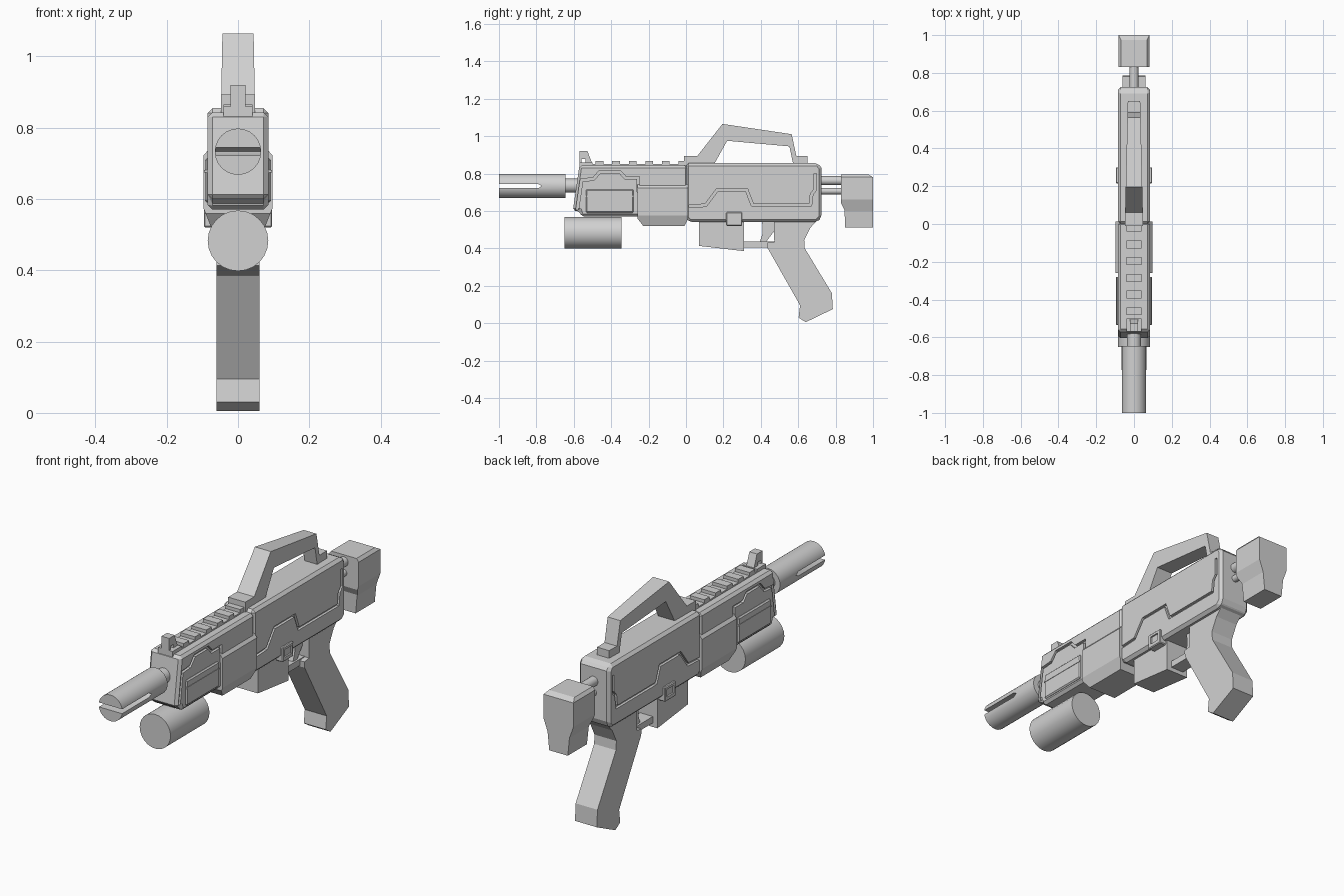
import bpy, bmesh, math
from mathutils import Vector, Matrix

if "Cube" in bpy.data.objects:
    bpy.data.objects.remove(bpy.data.objects["Cube"])

grey = bpy.data.materials.new("light_grey")
grey.diffuse_color = (0.64, 0.64, 0.64, 1)
grey.use_nodes = True
grey.node_tree.nodes["Principled BSDF"].inputs["Base Color"].default_value = grey.diffuse_color


def finish(name, bm):
    bmesh.ops.recalc_face_normals(bm, faces=bm.faces[:])
    me = bpy.data.meshes.new(name)
    bm.to_mesh(me)
    bm.free()
    me.materials.append(grey)
    ob = bpy.data.objects.new(name, me)
    bpy.context.collection.objects.link(ob)
    return ob


def bake(ob):
    """Apply the modifiers of an object."""
    dg = bpy.context.evaluated_depsgraph_get()
    me = bpy.data.meshes.new_from_object(ob.evaluated_get(dg))
    ob.modifiers.clear()
    ob.data = me


def prism(name, pts, x0, x1, bevel=0.0):
    """Side profile of (y, z) points extruded across x."""
    bm = bmesh.new()
    f = bm.faces.new([bm.verts.new((x0, y, z)) for y, z in pts])
    r = bmesh.ops.extrude_face_region(bm, geom=[f])
    vs = [v for v in r["geom"] if isinstance(v, bmesh.types.BMVert)]
    bmesh.ops.translate(bm, verts=vs, vec=(x1 - x0, 0, 0))
    ob = finish(name, bm)
    if bevel:
        m = ob.modifiers.new("bevel", "BEVEL")
        m.width, m.segments, m.limit_method = bevel, 1, "ANGLE"
        m.angle_limit = math.radians(40)
        bake(ob)
    return ob


def section(name, pts, y0, y1):
    """Front half-profile of (x, z) points mirrored and extruded along y."""
    ring = pts + [(-x, z) for x, z in reversed(pts)]
    bm = bmesh.new()
    f = bm.faces.new([bm.verts.new((x, y0, z)) for x, z in ring])
    r = bmesh.ops.extrude_face_region(bm, geom=[f])
    vs = [v for v in r["geom"] if isinstance(v, bmesh.types.BMVert)]
    bmesh.ops.translate(bm, verts=vs, vec=(0, y1 - y0, 0))
    return finish(name, bm)


def rect(y0, y1, z0, z1):
    return [(y0, z0), (y1, z0), (y1, z1), (y0, z1)]


def tube(name, r, y0, y1, z, x=0, n=24):
    bm = bmesh.new()
    bmesh.ops.create_cone(bm, cap_ends=True, segments=n, radius1=r, radius2=r, depth=y1 - y0)
    bm.transform(Matrix.Translation((x, (y0 + y1) / 2, z)) @ Matrix.Rotation(math.pi / 2, 4, "X"))
    return finish(name, bm)


def boolean(ob, cutters, op="DIFFERENCE"):
    for c in cutters:
        m = ob.modifiers.new("bool", "BOOLEAN")
        m.object, m.operation, m.solver = c, op, "EXACT"
    bake(ob)
    for c in cutters:
        bpy.data.objects.remove(c)


def strip(path, w):
    """Outline of a band of width w along a (y, z) path."""
    p = [Vector(q) for q in path]
    left, right = [], []
    for i, q in enumerate(p):
        a = (q - p[i - 1]).normalized() if i else (p[1] - q).normalized()
        b = (p[i + 1] - q).normalized() if i < len(p) - 1 else a
        n = Vector((-(a + b).y, (a + b).x)).normalized()
        k = w / 2 / max(0.4, n.dot(Vector((-a.y, a.x))))
        left.append(tuple(q + n * k))
        right.append(tuple(q - n * k))
    return left + right[::-1]


def groove(ob, path, w=0.014, depth_x=0.072):
    out = strip(path, w)
    boolean(ob, [prism("cut", out, depth_x, 0.12), prism("cut", out, -0.12, -depth_x)])


# Receiver with its stepped groove
receiver = prism("receiver", [(0.0, 0.56), (0.02, 0.54), (0.70, 0.54), (0.725, 0.565),
                              (0.725, 0.83), (0.705, 0.855), (0.0, 0.855)], -0.085, 0.085, 0.014)
groove(receiver, [(0.015, 0.625), (0.105, 0.63), (0.165, 0.71), (0.325, 0.71), (0.355, 0.632),
                  (0.665, 0.632), (0.672, 0.69), (0.692, 0.715), (0.692, 0.80)])

# Forward body with slanted nose and groove
front = prism("front_body", [(-0.605, 0.60), (-0.57, 0.60), (-0.56, 0.57), (0.01, 0.57),
                             (0.01, 0.843), (-0.57, 0.843)], -0.085, 0.085, 0.013)
groove(front, [(-0.582, 0.605), (-0.558, 0.765), (-0.495, 0.77), (-0.46, 0.81), (-0.355, 0.81),
               (-0.325, 0.778), (-0.255, 0.778), (-0.255, 0.70)])

# Handguard and raised side panels
guard = section("handguard", [(0.08, 0.742), (0.097, 0.722), (0.097, 0.575), (0.075, 0.52)], -0.26, 0.012)
boolean(guard, [prism("cut", [(-0.26, 0.75), (0.012, 0.75), (0.012, 0.56), (-0.01, 0.515),
                              (-0.225, 0.515), (-0.26, 0.56)], -0.2, 0.2)], "INTERSECT")
prism("side_panel", rect(-0.535, -0.28, 0.59, 0.715), -0.093, 0.093, 0.006)
prism("side_panel_ridge", rect(-0.535, -0.28, 0.675, 0.682), -0.095, 0.095)

# Magazine catch: raised frame with a sunken centre
catch = prism("magazine_catch", rect(0.215, 0.30, 0.52, 0.593), -0.096, 0.096, 0.004)
inner = rect(0.233, 0.285, 0.54, 0.578)
boolean(catch, [prism("cut", inner, 0.088, 0.12), prism("cut", inner, -0.12, -0.088)])

# Magazine, trigger and grip
prism("magazine", [(0.07, 0.56), (0.07, 0.413), (0.31, 0.385), (0.31, 0.56)], -0.06, 0.06)
prism("trigger_guard", rect(0.30, 0.48, 0.405, 0.437), -0.035, 0.035)
prism("trigger", [(0.40, 0.56), (0.41, 0.52), (0.41, 0.48), (0.395, 0.437), (0.43, 0.437),
                  (0.47, 0.49), (0.47, 0.56)], -0.025, 0.025)
prism("grip", [(0.47, 0.56), (0.472, 0.435), (0.435, 0.43), (0.437, 0.40), (0.61, 0.095), (0.602, 0.03),
               (0.64, 0.005), (0.785, 0.075), (0.78, 0.16), (0.635, 0.40), (0.632, 0.445),
               (0.665, 0.51), (0.71, 0.56)], -0.06, 0.06)

# Carry handle, narrowing toward the back
handle = prism("carry_handle", [(-0.01, 0.835), (-0.01, 0.893), (0.06, 0.893), (0.195, 1.065),
                                (0.565, 1.01), (0.59, 0.893), (0.65, 0.893), (0.65, 0.84),
                                (0.575, 0.84), (0.553, 0.945), (0.22, 0.975), (0.145, 0.84)], -0.047, 0.047)
for v in handle.data.vertices:
    v.co.x *= 1 - 0.3 * max(0, v.co.y - 0.06) / 0.59

# Top rail with teeth
prism("rail_base", rect(-0.51, 0.0, 0.83, 0.85), -0.04, 0.04)
for i in range(6):
    y = -0.483 + i * 0.0885
    prism("rail_tooth", rect(y, y + 0.042, 0.84, 0.866), -0.04, 0.04)

# Front sight with a cross hole
sight = prism("front_sight", [(-0.57, 0.83), (-0.57, 0.92), (-0.527, 0.92), (-0.50, 0.85), (-0.50, 0.83)],
              -0.021, 0.021)
boolean(sight, [prism("cut", rect(-0.558, -0.536, 0.857, 0.877), -0.1, 0.1)])
prism("front_sight_base", rect(-0.57, -0.50, 0.83, 0.86), -0.04, 0.04)

# Barrel with slotted muzzle, and the tube beneath it
muzzle = tube("muzzle", 0.065, -1.0, -0.645, 0.733)
boolean(muzzle, [prism("cut", [(-1.05, 0.722), (-0.79, 0.722), (-0.77, 0.733), (-0.79, 0.744),
                               (-1.05, 0.744)], -0.1, 0.1)])
barrel = tube("barrel", 0.037, -0.66, -0.55, 0.735)
under = tube("under_tube", 0.085, -0.65, -0.345, 0.483)

# Stock on two rods
rods = [tube("stock_rod_upper", 0.024, 0.70, 0.86, 0.762, n=16),
        tube("stock_rod_lower", 0.017, 0.70, 0.86, 0.706, n=16)]
stock = prism("stock", [(0.83, 0.795), (0.975, 0.795), (1.0, 0.78), (1.0, 0.51), (0.85, 0.51),
                        (0.848, 0.605), (0.83, 0.64)], -0.1, 0.1)
boolean(stock, [section("cut", [(0.068, 0.81), (0.068, 0.797), (0.082, 0.78), (0.082, 0.66),
                                (0.06, 0.60), (0.05, 0.50)], 0.7, 1.1)], "INTERSECT")

# Smooth the round parts, keeping edges sharp
bpy.ops.object.select_all(action="DESELECT")
for ob in [muzzle, barrel, under] + rods:
    ob.select_set(True)
    bpy.context.view_layer.objects.active = ob
bpy.ops.object.shade_smooth_by_angle(angle=math.radians(30))
